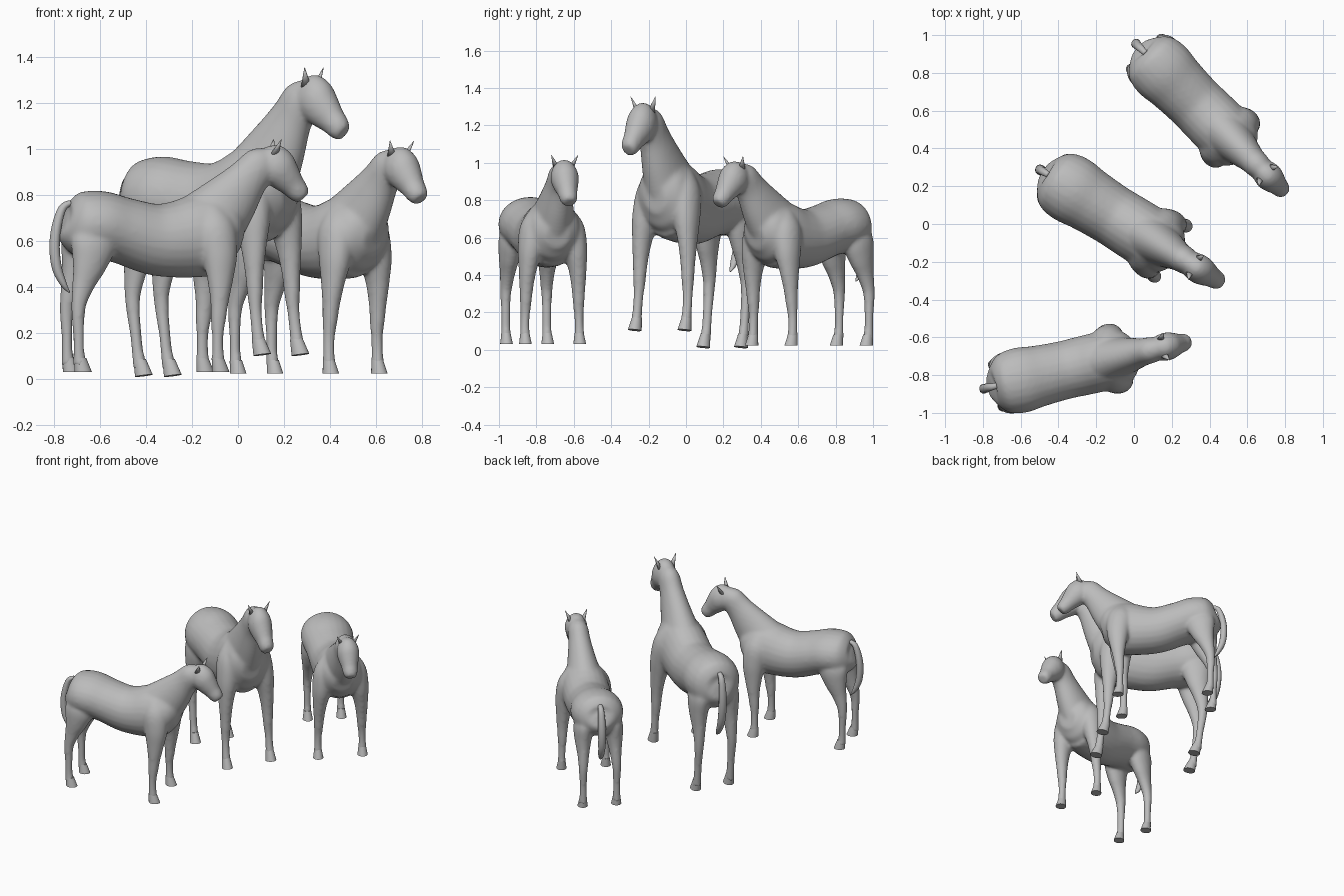
import bpy
import bmesh
from math import sin, cos, pi, radians
from mathutils import Matrix, Vector

default_cube = bpy.data.objects.get("Cube")
if default_cube:
    bpy.data.objects.remove(default_cube, do_unlink=True)

coat = bpy.data.materials.new("plain grey")
coat.use_nodes = True
GREY = (0.5, 0.5, 0.5, 1)
coat.diffuse_color = GREY
coat.node_tree.nodes["Principled BSDF"].inputs["Base Color"].default_value = GREY


def catmull_rom(rows, steps=5):
    """Smoothly resample a list of equal-length rows."""
    pts = [rows[0]] + rows + [rows[-1]]
    out = []
    for a, b, c, d in zip(pts, pts[1:], pts[2:], pts[3:]):
        for i in range(steps):
            t = i / steps
            out.append([
                q + t * ((r - p) + t * ((2 * p - 5 * q + 4 * r - s)
                                        + t * (3 * q - p - 3 * r + s))) / 2
                for p, q, r, s in zip(a, b, c, d)])
    out.append(list(rows[-1]))
    return out


def tube(bm, rows, side=1, sides=24):
    """Loft elliptical rings; each row is x, y, z, radius in profile, radius across."""
    rows = catmull_rom(rows)
    centres = [Vector((r[0], r[1] * side, r[2])) for r in rows]
    rings = []
    for i, (centre, row) in enumerate(zip(centres, rows)):
        before, after = centres[max(i - 1, 0)], centres[min(i + 1, len(rows) - 1)]
        tangent = (after - before).normalized()
        across = Vector((0, 1, 0))
        across = (across - tangent * across.dot(tangent)).normalized()
        up = tangent.cross(across)
        rings.append([
            bm.verts.new(centre + up * row[3] * cos(a) + across * row[4] * sin(a))
            for a in (2 * pi * k / sides for k in range(sides))])
    for lower, upper in zip(rings, rings[1:]):
        for k in range(sides):
            n = (k + 1) % sides
            bm.faces.new((lower[k], lower[n], upper[n], upper[k]))
    bm.faces.new(rings[0])
    bm.faces.new(rings[-1])


def finish(bm, name):
    """Turn a bmesh into a grey, smooth mesh."""
    bmesh.ops.recalc_face_normals(bm, faces=bm.faces)
    for face in bm.faces:
        face.smooth = True
    mesh = bpy.data.meshes.new(name)
    bm.to_mesh(mesh)
    bm.free()
    mesh.materials.append(coat)
    return mesh


# Section tables
torso = [
    (-.358, 0, .645, .04, .05), (-.342, 0, .64, .095, .1), (-.29, 0, .637, .138, .155),
    (-.20, 0, .64, .147, .174), (-.09, 0, .613, .145, .162), (.04, 0, .577, .155, .155),
    (.14, 0, .575, .166, .157), (.24, 0, .59, .18, .158), (.32, 0, .6, .175, .152),
    (.39, 0, .59, .137, .125), (.432, 0, .58, .07, .065)]
neck = [
    (.22, 0, .59, .16, .11), (.3, 0, .655, .155, .118), (.38, 0, .74, .129, .096),
    (.465, 0, .84, .092, .074), (.525, 0, .905, .08, .067), (.56, 0, .94, .047, .045)]
head = [
    (.53, 0, .955, .03, .03), (.56, 0, .93, .074, .062), (.595, 0, .89, .085, .075),
    (.63, 0, .85, .072, .067), (.665, 0, .81, .055, .053), (.693, 0, .778, .047, .048),
    (.712, 0, .756, .033, .034)]
front_leg = [
    (.275, .07, .71, .055, .045), (.295, .098, .62, .09, .075), (.31, .122, .51, .079, .067),
    (.31, .137, .4, .057, .048), (.305, .143, .3, .04, .037), (.3, .145, .23, .034, .032),
    (.296, .147, .16, .026, .026), (.296, .149, .09, .026, .025), (.3, .149, .03, .031, .029)]
hind_leg = [
    (-.235, .075, .66, .08, .05), (-.245, .097, .56, .1, .066), (-.265, .105, .47, .078, .056),
    (-.29, .108, .39, .053, .042), (-.312, .111, .31, .036, .033), (-.318, .113, .25, .03, .028),
    (-.316, .113, .17, .025, .025), (-.315, .113, .09, .025, .025), (-.31, .113, .03, .031, .029)]
tail = [
    (-.325, 0, .735, .012, .015), (-.362, 0, .71, .018, .02), (-.388, 0, .63, .022, .025),
    (-.397, 0, .54, .023, .026), (-.386, 0, .45, .022, .024), (-.356, 0, .38, .014, .018),
    (-.33, 0, .345, .003, .004)]

# Body: overlapping lofts fused into one soft skin
bm = bmesh.new()
for part in (torso, neck, head):
    tube(bm, part)
for side in (1, -1):
    tube(bm, front_leg, side)
    tube(bm, hind_leg, side)
rough = bpy.data.objects.new("rough_body", finish(bm, "rough_body"))
bpy.context.collection.objects.link(rough)
remesh = rough.modifiers.new("fuse", "REMESH")
remesh.mode = "VOXEL"
remesh.voxel_size = 0.01
remesh.use_smooth_shade = True
soften = rough.modifiers.new("soften", "SMOOTH")
soften.factor = 0.5
soften.iterations = 10
graph = bpy.context.evaluated_depsgraph_get()
body_mesh = bpy.data.meshes.new_from_object(rough.evaluated_get(graph))
body_mesh.materials.clear()
body_mesh.materials.append(coat)
bpy.data.objects.remove(rough, do_unlink=True)

# Tail
bm = bmesh.new()
tube(bm, tail, sides=12)
tail_mesh = finish(bm, "tail")

# Hooves: flared cones leaning forward, with flat soles
bm = bmesh.new()
for x, y in ((.303, .149), (-.302, .113)):
    for side in (1, -1):
        lean = Matrix.Shear("XY", 4, (-0.22, 0))
        place = Matrix.Translation((x, y * side, .03)) @ lean @ Matrix.Diagonal((1.12, 1, 1, 1))
        bmesh.ops.create_cone(bm, cap_ends=True, segments=20, radius1=.034,
                              radius2=.024, depth=.06, matrix=place)
hoof_mesh = finish(bm, "hooves")
hoof_mesh.set_sharp_from_angle(angle=radians(40))

# Ears: flattened cones leaning outward
bm = bmesh.new()
for side in (1, -1):
    base, tip = Vector((.575, .04 * side, .945)), Vector((.598, .074 * side, 1.012))
    turn = (tip - base).to_track_quat("Z", "Y").to_matrix().to_4x4()
    place = Matrix.Translation((base + tip) / 2) @ turn @ Matrix.Diagonal((1, .7, 1, 1))
    bmesh.ops.create_cone(bm, cap_ends=True, segments=12, radius1=.021, radius2=.001,
                          depth=(tip - base).length, matrix=place)
ear_mesh = finish(bm, "ears")

# Eyes
bm = bmesh.new()
for side in (1, -1):
    bmesh.ops.create_uvsphere(bm, u_segments=12, v_segments=8, radius=.009,
                              matrix=Matrix.Translation((.632, .053 * side, .912)))
eye_mesh = finish(bm, "eyes")

# Three horses: location, pitch, heading, girth, height
herd = {
    "near_horse": ((-.41, -.783, .03), 0, 13, 1, 1),
    "tall_horse": ((-.085, .03, .058), -7.2, -32, 1.05, 1.2),
    "far_horse": ((.29, .675, .022), 0, -45, 1, 1),
}
parts = {"body": body_mesh, "tail": tail_mesh, "hooves": hoof_mesh,
         "ears": ear_mesh, "eyes": eye_mesh}
for horse, (spot, pitch, heading, girth, height) in herd.items():
    stance = (Matrix.Translation(spot) @ Matrix.Rotation(radians(heading), 4, "Z")
              @ Matrix.Diagonal((girth, girth, height, 1))
              @ Matrix.Rotation(radians(pitch), 4, "Y"))
    for part, mesh in parts.items():
        posed = mesh.copy()
        posed.transform(stance)
        obj = bpy.data.objects.new(f"{horse}_{part}", posed)
        bpy.context.collection.objects.link(obj)
